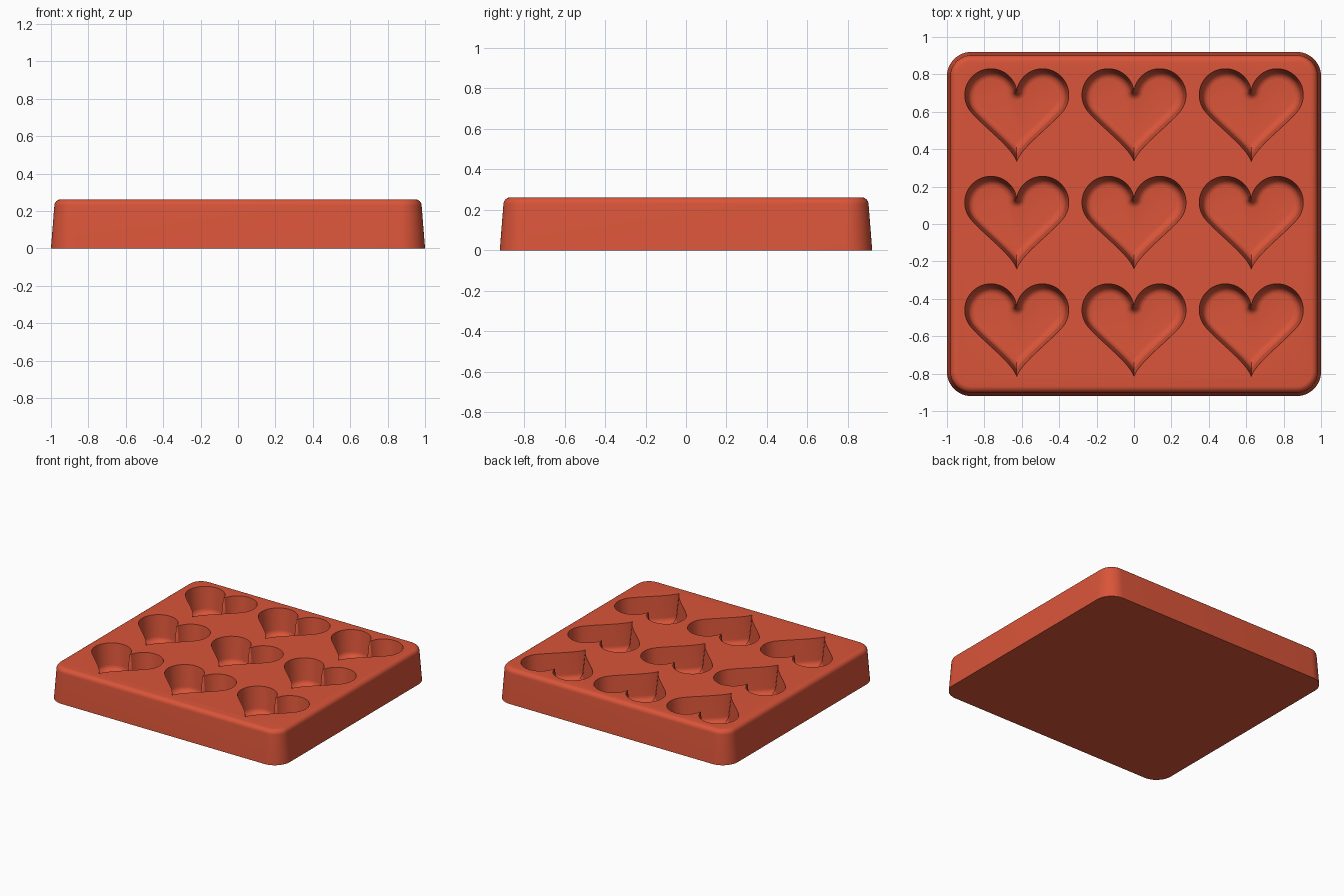
import bpy, bmesh, math
from mathutils import Vector

cube = bpy.data.objects.get("Cube")
if cube:
    bpy.data.objects.remove(cube, do_unlink=True)

HEIGHT, FLOOR = 0.262, 0.06

red = bpy.data.materials.new("terracotta red")
red.use_nodes = True
red.diffuse_color = (0.70, 0.09, 0.041, 1)
red.node_tree.nodes["Principled BSDF"].inputs["Base Color"].default_value = red.diffuse_color


def loft(bm, rings):
    """Skin a stack of equal-length closed rings and cap both ends."""
    loops = [[bm.verts.new(p) for p in ring] for ring in rings]
    n = len(loops[0])
    for low, high in zip(loops, loops[1:]):
        for i in range(n):
            j = (i + 1) % n
            bm.faces.new((low[i], low[j], high[j], high[i]))
    bm.faces.new(loops[0][::-1])
    bm.faces.new(loops[-1])


def finish(name, bm):
    bmesh.ops.remove_doubles(bm, verts=bm.verts, dist=0.0002)
    bmesh.ops.recalc_face_normals(bm, faces=bm.faces)
    mesh = bpy.data.meshes.new(name)
    bm.to_mesh(mesh)
    bm.free()
    obj = bpy.data.objects.new(name, mesh)
    bpy.context.collection.objects.link(obj)
    mesh.materials.append(red)
    return obj


def rounded_rect(hx, hy, r, z, steps=12):
    ring = []
    for k, (sx, sy) in enumerate(((1, 1), (-1, 1), (-1, -1), (1, -1))):
        for i in range(steps + 1):
            a = math.pi / 2 * (k + i / steps)
            ring.append((sx * (hx - r) + r * math.cos(a), sy * (hy - r) + r * math.sin(a), z))
    return ring


def fillet(r, steps=6):
    """Sideways and vertical travel along a quarter round."""
    angles = [math.pi / 2 * i / steps for i in range(steps + 1)]
    return [(r * (1 - math.cos(a)), r * math.sin(a)) for a in angles]


# Right half of the heart outline as (point, inward normal), cusp to tip
LOBE, RADIUS, TIP = Vector((0.138, 0.11)), 0.14, Vector((0, -0.245))
half = []
start, end = math.radians(170), math.radians(-40)
cusp = Vector((0, LOBE.y + RADIUS * math.sin(start)))
for i in range(9):  # fan that rounds the notch as it deepens
    a = math.radians(-90 + 80 * i / 8)
    half.append((cusp, Vector((math.cos(a), math.sin(a)))))
for i in range(1, 37):
    a = start + (end - start) * i / 36
    d = Vector((math.cos(a), math.sin(a)))
    half.append((LOBE + RADIUS * d, -d))
p0 = half[-1][0]
p1, p2 = p0 + 0.1 * Vector((math.sin(end), -math.cos(end))), Vector((0.025, -0.17))
for i in range(1, 25):
    t = i / 24
    u = 1 - t
    p = u**3 * p0 + 3 * u * u * t * p1 + 3 * u * t * t * p2 + t**3 * TIP
    d = (u * u * (p1 - p0) + 2 * u * t * (p2 - p1) + t * t * (TIP - p2)).normalized()
    half.append((p, Vector((d.y, -d.x))))


def heart_ring(offset, z, cx, cy):
    side = [p + n * offset for p, n in half]
    # Where the walls meet near the tip, stop them on the centre line
    for i in range(len(side) // 2, len(side)):
        if side[i].x <= 0:
            a, b = side[i - 1], side[i]
            meet = a.lerp(b, a.x / (a.x - b.x)) if a.x > b.x else a
            side[i:] = [Vector((0, meet.y))] * (len(side) - i)
            break
    outline = side + [Vector((-p.x, p.y)) for p in side[-2:0:-1]]
    return [(cx + p.x, cy + p.y, z) for p in outline]


# Tray body: drafted sides, rounded corners and a rounded top rim
ROUND = 0.035
levels = [(0, 0)] + [(0.018 + s, HEIGHT - ROUND + h) for s, h in fillet(ROUND)]
bm = bmesh.new()
loft(bm, [rounded_rect(1 - s, 0.92 - s, 0.13 - s, z) for s, z in levels])
tray = finish("tray", bm)

# Heart wells: drafted walls with a rounded foot, in a three by three grid
FOOT, DRAFT = 0.04, 0.016
wells = [(0, HEIGHT + 0.05), (0, HEIGHT)]
wells += [(DRAFT + s, FLOOR + FOOT - h) for s, h in fillet(FOOT)]
bm = bmesh.new()
for col in (-1, 0, 1):
    for row in (-1, 0, 1):
        loft(bm, [heart_ring(o, z, col * 0.627, 0.005 + row * 0.575) for o, z in wells])
cutter = finish("heart_well_cutter", bm)
cutter.hide_render = True

cut = tray.modifiers.new("heart wells", 'BOOLEAN')
cut.operation, cut.solver, cut.object = 'DIFFERENCE', 'EXACT', cutter
bpy.context.view_layer.objects.active = tray
tray.select_set(True)
bpy.ops.object.modifier_apply(modifier=cut.name)
bpy.data.objects.remove(cutter, do_unlink=True)
bpy.ops.object.shade_smooth_by_angle(angle=math.radians(35))
